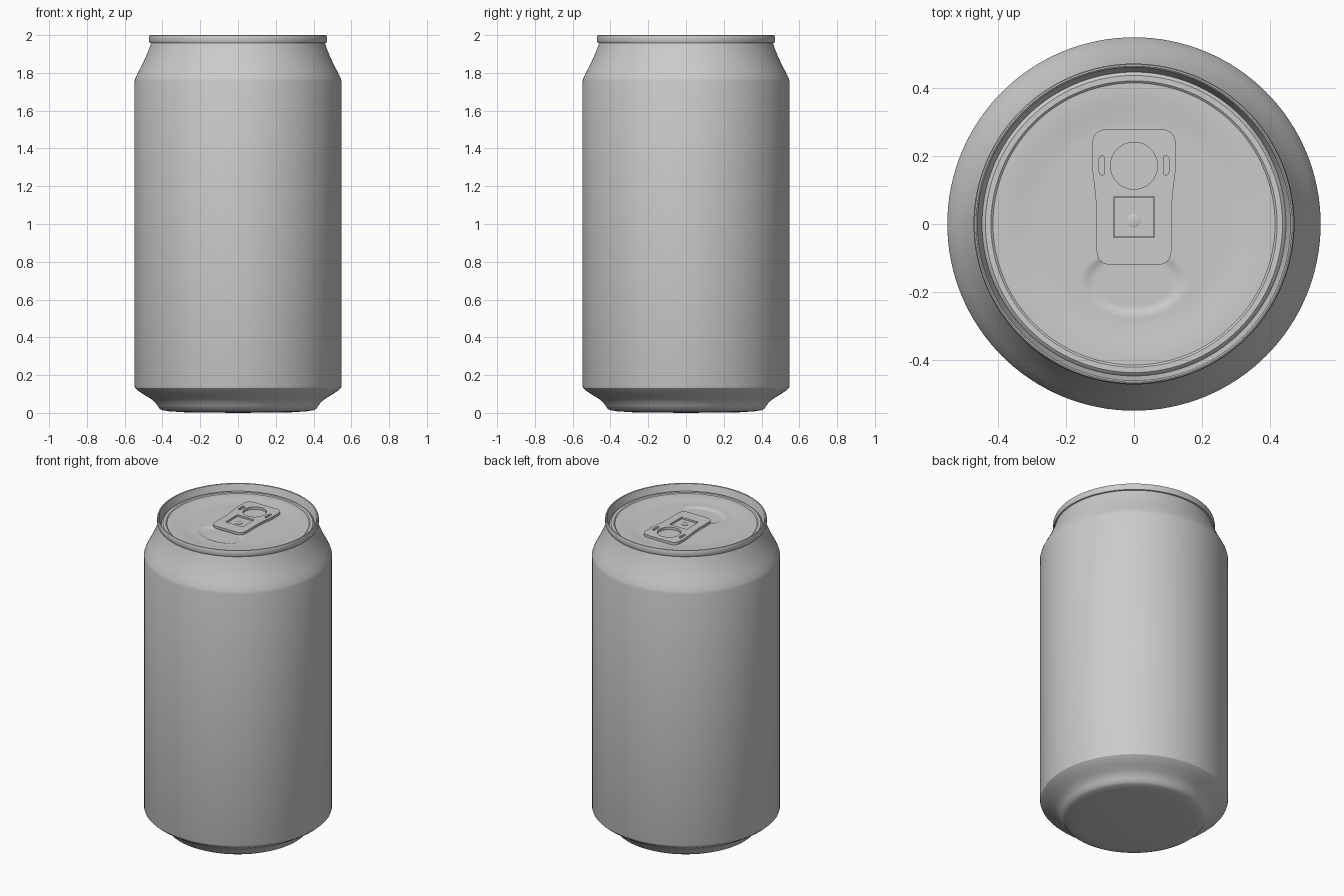
import bpy, bmesh, math
from mathutils import Vector

if "Cube" in bpy.data.objects:
    bpy.data.objects.remove(bpy.data.objects["Cube"])

SEG = 128
metal = bpy.data.materials.new("aluminium_grey")
metal.diffuse_color = (0.6, 0.6, 0.6, 1)
metal.use_nodes = True
metal.node_tree.nodes["Principled BSDF"].inputs["Base Color"].default_value = metal.diffuse_color


def finish(ob, angle=30):
    ob.data.materials.clear()
    ob.data.materials.append(metal)
    bpy.ops.object.select_all(action='DESELECT')
    ob.select_set(True)
    bpy.context.view_layer.objects.active = ob
    bpy.ops.object.shade_smooth_by_angle(angle=math.radians(angle))


def lathe(name, profile, height=lambda x, y: 0.0):
    """Revolve (radius, z) points about z; height adds a local offset."""
    bm = bmesh.new()
    rings = []
    for r, z in profile:
        if r == 0:
            rings.append([bm.verts.new((0, 0, z + height(0, 0)))] * SEG)
            continue
        ring = []
        for i in range(SEG):
            a = 2 * math.pi * i / SEG
            x, y = r * math.cos(a), r * math.sin(a)
            ring.append(bm.verts.new((x, y, z + height(x, y))))
        rings.append(ring)
    for lo, hi in zip(rings, rings[1:]):
        for i in range(SEG):
            j = (i + 1) % SEG
            quad = list(dict.fromkeys((lo[i], lo[j], hi[j], hi[i])))
            bm.faces.new(quad)
    me = bpy.data.meshes.new(name)
    bm.to_mesh(me)
    bm.free()
    ob = bpy.data.objects.new(name, me)
    bpy.context.collection.objects.link(ob)
    finish(ob)
    return ob


def smooth(t):
    t = max(0.0, min(1.0, t))
    return t * t * (3 - 2 * t)


# Can body: base, wall, neck, rolled rim and the channel inside the rim
lathe("can_body", [
    (0, 0), (0.28, 0.003), (0.36, 0.008), (0.40, 0.014), (0.415, 0.022),
    (0.427, 0.04), (0.442, 0.06), (0.465, 0.077), (0.50, 0.098),
    (0.53, 0.118), (0.545, 0.132), (0.548, 0.142),
    (0.548, 1.755), (0.543, 1.773), (0.525, 1.81), (0.505, 1.848),
    (0.486, 1.89), (0.47, 1.93), (0.461, 1.957),
    (0.468, 1.959), (0.471, 1.965), (0.471, 1.99), (0.468, 1.998),
    (0.464, 2.0), (0.460, 1.997), (0.446, 1.95), (0.441, 1.956),
    (0.436, 1.960), (0.42, 1.960), (0.414, 1.955)])


# Lid panel: shallow dish with a pressed-in mouth in front of the tab
def mouth(x, y):
    d = math.hypot(x / 0.14, (y + 0.17) / 0.09)
    return -0.008 * (1 - smooth((d - 0.85) / 0.25))


RINGS = 50
panel = []
for k in range(RINGS + 1):
    r = 0.414 * k / RINGS
    panel.append((r, 1.947 + 0.008 * smooth((r - 0.28) / 0.12)))
lathe("lid_panel", panel[::-1], mouth)


# Pull tab: filled outline with finger hole, rivet window and two slots
def rounded(points, radius):
    out = []
    n = len(points)
    for i in range(n):
        p = Vector(points[i])
        a, b = Vector(points[i - 1]) - p, Vector(points[(i + 1) % n]) - p
        s = p + a.normalized() * min(radius, a.length * 0.49)
        e = p + b.normalized() * min(radius, b.length * 0.49)
        for k in range(7):
            t = k / 6
            out.append(s * (1 - t) ** 2 + p * 2 * t * (1 - t) + e * t * t)
    return out


def box(cx, cy, hx, hy):
    return [(cx - hx, cy - hy), (cx + hx, cy - hy), (cx + hx, cy + hy), (cx - hx, cy + hy)]


half = [(0.11, -0.12), (0.11, 0.06), (0.125, 0.18), (0.122, 0.278)]
outline = half + [(-x, y) for x, y in reversed(half)]
hole = [(0.069 * math.cos(2 * math.pi * i / 48), 0.171 + 0.069 * math.sin(2 * math.pi * i / 48))
        for i in range(48)]
loops = [rounded(outline, 0.045), hole, rounded(box(0, 0.02, 0.06, 0.06), 0.003)]
loops += [rounded(box(s * 0.094, 0.172, 0.008, 0.028), 0.008) for s in (-1, 1)]

cu = bpy.data.curves.new("pull_tab", 'CURVE')
cu.dimensions = '2D'
cu.fill_mode = 'BOTH'
cu.extrude = 0.008
for pts in loops:
    sp = cu.splines.new('POLY')
    sp.points.add(len(pts) - 1)
    for q, p in zip(sp.points, pts):
        q.co = (p[0], p[1], 0, 1)
    sp.use_cyclic_u = True
tab = bpy.data.objects.new("pull_tab", cu)
tab.location.z = 1.957
bpy.context.collection.objects.link(tab)
bpy.ops.object.select_all(action='DESELECT')
tab.select_set(True)
bpy.context.view_layer.objects.active = tab
bpy.ops.object.convert(target='MESH')
finish(bpy.context.object)

# Tongue in the rivet window and the rivet itself
bpy.ops.mesh.primitive_cube_add(size=1, location=(0, 0.02, 1.95))
tongue = bpy.context.object
tongue.name = "tab_tongue"
tongue.scale = (0.116, 0.116, 0.01)
finish(tongue)
rivet = lathe("rivet", [(0.02, 1.945), (0.02, 1.957), (0.015, 1.959), (0, 1.959)])
rivet.location.y = 0.01
